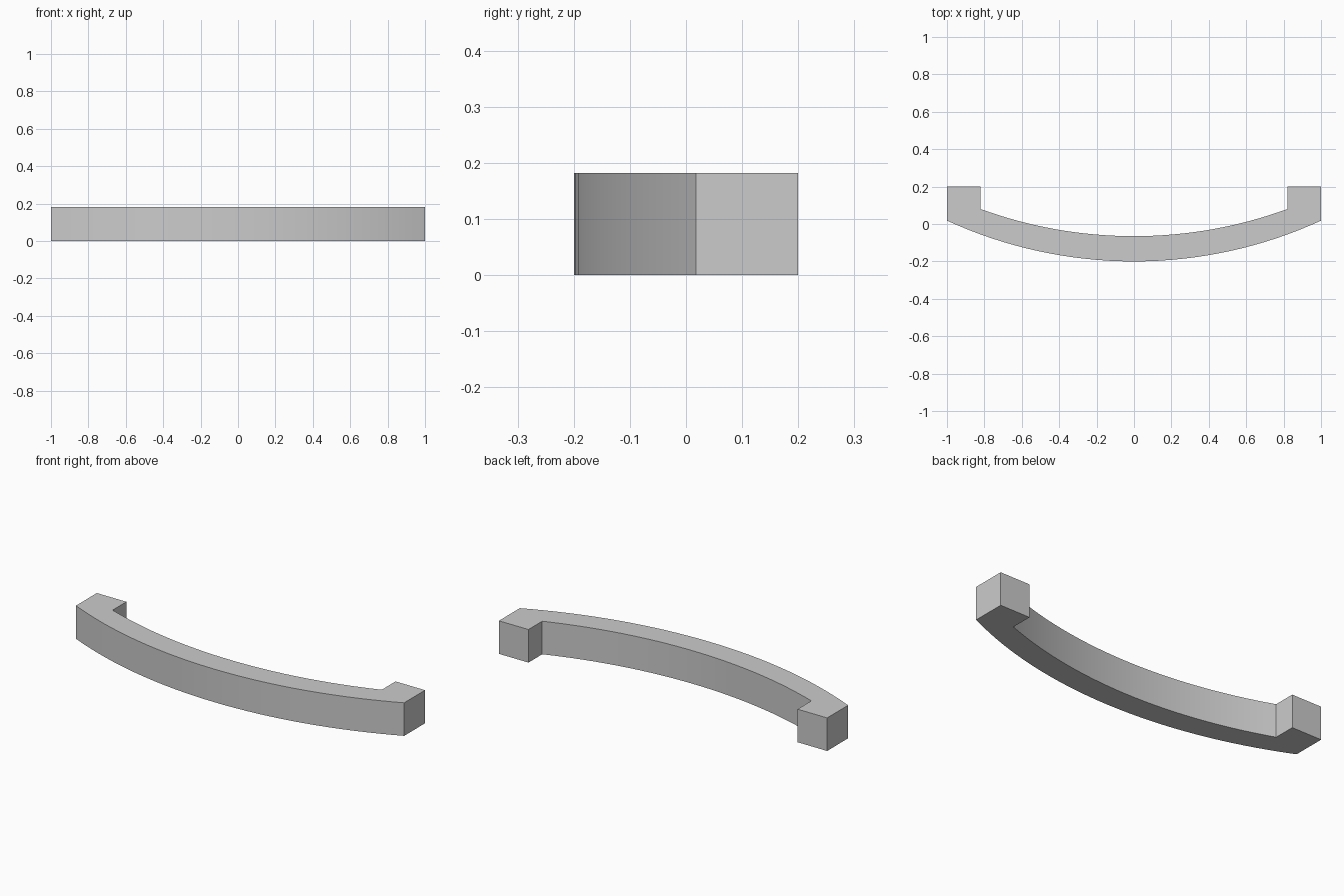
import bpy
import bmesh
import math

cube = bpy.data.objects.get("Cube")
if cube:
    bpy.data.objects.remove(cube, do_unlink=True)

HEIGHT = 0.182
BACK = 0.2
SEGMENTS = 32


def arc(half_width, apex_y, end_y):
    """Points from -x to +x on a shallow circular arc bulging to the front."""
    rise = end_y - apex_y
    radius = (half_width ** 2 + rise ** 2) / (2 * rise)
    sweep = math.asin(half_width / radius)
    points = []
    for i in range(SEGMENTS + 1):
        a = sweep * (2 * i / SEGMENTS - 1)
        points.append((radius * math.sin(a), apex_y + radius * (1 - math.cos(a))))
    return points


# Plan outline: front curve, right foot, inner curve, left foot
outer = arc(1.0, -BACK, 0.018)
inner = arc(0.82, -0.065, 0.08)
outline = outer + [(1.0, BACK), (0.82, BACK)] + inner[::-1] + [(-0.82, BACK), (-1.0, BACK)]

# Extrude the outline into the bow handle
bm = bmesh.new()
base = bm.faces.new([bm.verts.new((x, y, 0)) for x, y in outline])
top = bmesh.ops.extrude_face_region(bm, geom=[base], use_keep_orig=True)
top_verts = [g for g in top["geom"] if isinstance(g, bmesh.types.BMVert)]
bmesh.ops.translate(bm, verts=top_verts, vec=(0, 0, HEIGHT))
bmesh.ops.recalc_face_normals(bm, faces=bm.faces)
mesh = bpy.data.meshes.new("bow_handle")
bm.to_mesh(mesh)
bm.free()

handle = bpy.data.objects.new("bow_handle", mesh)
bpy.context.collection.objects.link(handle)

# Plain grey finish
grey = bpy.data.materials.new("plain_grey")
grey.use_nodes = True
colour = (0.6, 0.6, 0.6, 1)
grey.diffuse_color = colour
grey.node_tree.nodes["Principled BSDF"].inputs["Base Color"].default_value = colour
mesh.materials.append(grey)

# Smooth curves, crisp edges
bpy.ops.object.select_all(action="DESELECT")
handle.select_set(True)
bpy.context.view_layer.objects.active = handle
bpy.ops.object.shade_smooth_by_angle(angle=math.radians(20))
